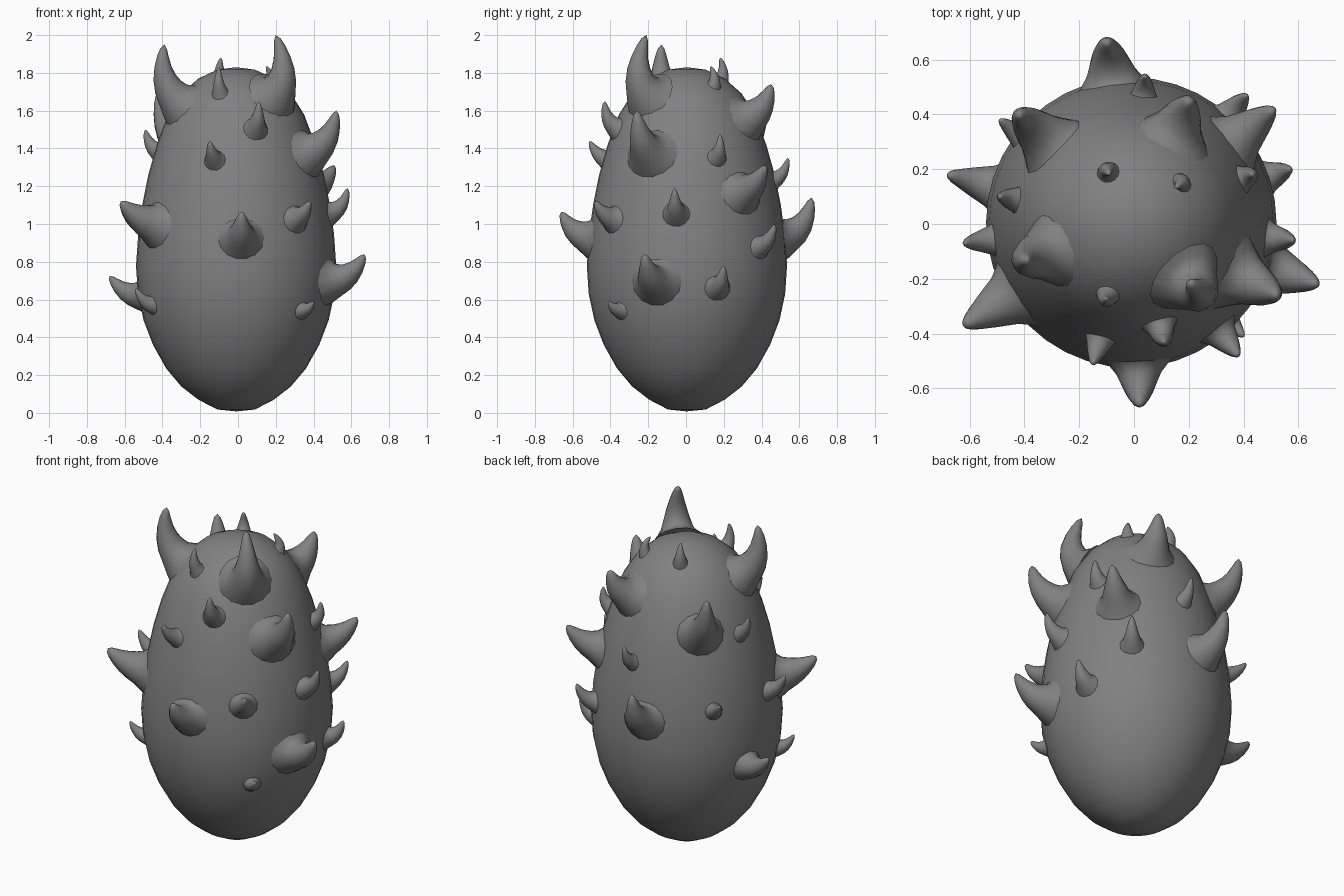
import bpy, bmesh, math
from mathutils import Vector

if "Cube" in bpy.data.objects:
    bpy.data.objects.remove(bpy.data.objects["Cube"])

grey = bpy.data.materials.new("grey")
grey.diffuse_color = (0.22, 0.22, 0.22, 1)
grey.use_nodes = True
grey.node_tree.nodes["Principled BSDF"].inputs["Base Color"].default_value = grey.diffuse_color

# Egg outline: (radius, height)
PROFILE = [(0.0, 0.008), (0.1, 0.018), (0.2, 0.07), (0.29, 0.14), (0.37, 0.235), (0.44, 0.36),
           (0.49, 0.49), (0.52, 0.63), (0.53, 0.78), (0.518, 0.95), (0.497, 1.1),
           (0.465, 1.26), (0.42, 1.42), (0.36, 1.58), (0.29, 1.69), (0.2, 1.77),
           (0.1, 1.817), (0.0, 1.83)]


def skin(name, rings, segs, angle):
    """Smooth closed skin over rings; a ring of zero radius becomes a point."""
    bm = bmesh.new()
    loops = []
    for centre, u, v, r in rings:
        if r < 1e-5:
            loops.append([bm.verts.new(centre)] * segs)
        else:
            loops.append([bm.verts.new(centre + r * (u * math.cos(a) + v * math.sin(a)))
                          for a in (2 * math.pi * i / segs for i in range(segs))])
    for lo, hi in zip(loops, loops[1:]):
        for i in range(segs):
            j = (i + 1) % segs
            quad = list(dict.fromkeys([lo[i], lo[j], hi[j], hi[i]]))
            bm.faces.new(quad)
    if loops[0][0] is not loops[0][1]:
        bm.faces.new(loops[0][::-1])
    bmesh.ops.recalc_face_normals(bm, faces=bm.faces)
    mesh = bpy.data.meshes.new(name)
    bm.to_mesh(mesh)
    bm.free()
    mesh.materials.append(grey)
    obj = bpy.data.objects.new(name, mesh)
    bpy.context.collection.objects.link(obj)
    bpy.ops.object.select_all(action='DESELECT')
    obj.select_set(True)
    bpy.context.view_layer.objects.active = obj
    bpy.ops.object.shade_smooth_by_angle(angle=math.radians(angle))
    return obj


def egg_at(z):
    """Radius and outward slope of the egg at a height."""
    for (r0, z0), (r1, z1) in zip(PROFILE, PROFILE[1:]):
        if z0 <= z <= z1:
            t = (z - z0) / (z1 - z0)
            return r0 + (r1 - r0) * t, Vector((z1 - z0, r0 - r1)).normalized()


# Egg body
X, Y, Z = Vector((1, 0, 0)), Vector((0, 1, 0)), Vector((0, 0, 1))
skin("egg_body", [(Vector((-0.01, 0.005, z)), X, Y, r) for r, z in PROFILE], 40, 60)


def spike(name, tip, base_z, radius):
    """Upward-curling thorn with a flared root on the egg surface."""
    tip = Vector(tip)
    out = Vector((tip.x, tip.y, 0)).normalized()
    side = Z.cross(out)
    r, slope = egg_at(base_z)
    normal = out * slope.x + Z * slope.y
    base = out * r + Z * base_z - normal * 0.035
    bend = base + normal * (tip - base).length * 0.55
    # share of length, share of radius
    taper = [(0, 1.75), (0.12, 1.38), (0.25, 1.08), (0.4, 0.9), (0.56, 0.72),
             (0.72, 0.53), (0.86, 0.36), (0.95, 0.21), (1, 0)]
    rings = []
    for t, k in taper:
        p = base * (1 - t) ** 2 + bend * 2 * t * (1 - t) + tip * t * t
        tangent = ((bend - base) * (1 - t) + (tip - bend) * t).normalized()
        rings.append((p, side, tangent.cross(side), radius * k))
    skin(name, rings, 14, 80)


# Thorns: tip, root height, radius
SPIKES = [
    # crown
    ((0.20, -0.21, 2.0), 1.69, 0.085), ((-0.39, -0.13, 1.95), 1.64, 0.085),
    ((-0.09, 0.18, 1.88), 1.76, 0.038), ((0.15, 0.13, 1.835), 1.74, 0.034),
    ((-0.10, -0.27, 1.83), 1.70, 0.036), ((0.20, 0.45, 1.74), 1.56, 0.085),
    # front
    ((0.11, -0.43, 1.65), 1.51, 0.048), ((-0.15, -0.51, 1.44), 1.34, 0.045),
    ((0.02, -0.66, 1.065), 0.93, 0.078), ((0.38, -0.48, 1.12), 1.03, 0.055),
    ((0.40, -0.41, 0.59), 0.54, 0.04),
    # right side
    ((0.52, -0.26, 1.6), 1.38, 0.085), ((0.43, 0.18, 1.475), 1.36, 0.042),
    ((0.51, 0.42, 1.31), 1.17, 0.08), ((0.58, -0.06, 1.19), 1.06, 0.05),
    ((0.67, -0.22, 0.84), 0.70, 0.082), ((0.57, 0.20, 0.78), 0.67, 0.052),
    ((0.41, 0.47, 1.0), 0.88, 0.05),
    # back
    ((0.04, 0.54, 1.35), 1.23, 0.042), ((-0.10, 0.665, 1.14), 0.93, 0.085),
    ((-0.42, 0.40, 1.7), 1.43, 0.085), ((-0.49, 0.38, 1.07), 0.99, 0.045),
    # left side
    ((-0.49, 0.10, 1.5), 1.38, 0.045), ((-0.62, -0.07, 1.12), 1.0, 0.05),
    ((-0.62, -0.37, 1.12), 1.0, 0.09), ((-0.68, 0.18, 0.725), 0.62, 0.07),
    ((-0.54, -0.27, 0.66), 0.57, 0.045),
]
for n, (tip, base_z, radius) in enumerate(SPIKES, 1):
    spike(f"spike_{n:02d}", tip, base_z, radius)
